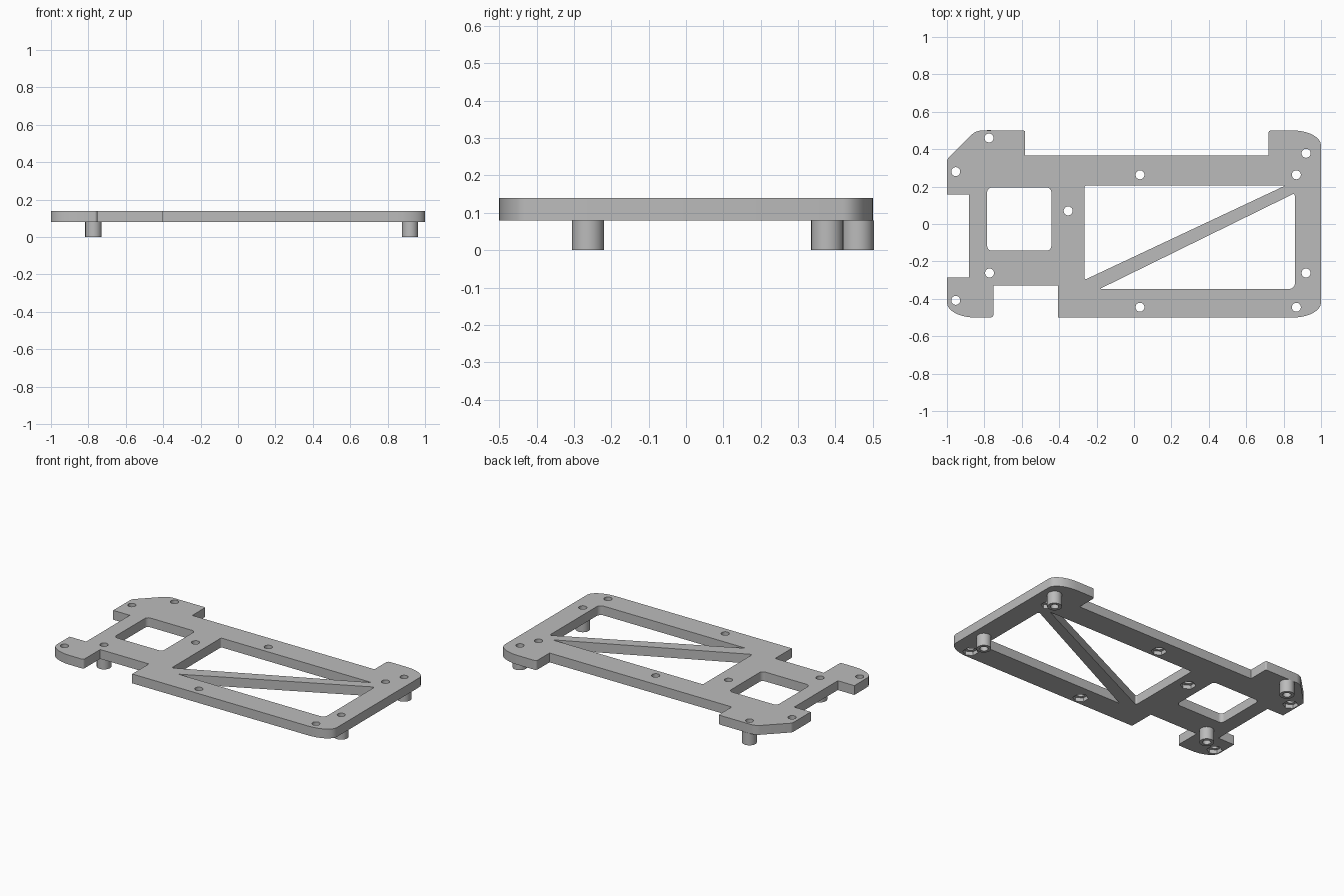
import bpy, bmesh, math
from mathutils import Vector, Matrix

BOTTOM, TOP = 0.08, 0.14
HOLE_R, POST_R = 0.024, 0.043

cube = bpy.data.objects.get("Cube")
if cube:
    bpy.data.objects.remove(cube, do_unlink=True)

grey = bpy.data.materials.new("matte grey")
grey.use_nodes = True
grey.diffuse_color = (0.5, 0.5, 0.5, 1)
grey.node_tree.nodes["Principled BSDF"].inputs["Base Color"].default_value = (0.5, 0.5, 0.5, 1)


def rounded(corners, steps=8):
    """Corner = (x, y, trim towards previous, trim towards next)."""
    pts = []
    for i, (x, y, a, b) in enumerate(corners):
        p = Vector((x, y))
        if not a:
            pts.append(p)
            continue
        u = (Vector(corners[i - 1][:2]) - p).normalized() * a
        v = (Vector(corners[(i + 1) % len(corners)][:2]) - p).normalized() * b
        for k in range(steps + 1):
            t = math.pi / 2 * k / steps
            pts.append(p + u * (1 - math.sin(t)) + v * (1 - math.cos(t)))
    return pts


def add_prism(bm, pts, z0, z1):
    face = bm.faces.new([bm.verts.new((p.x, p.y, z0)) for p in pts])
    new = bmesh.ops.extrude_face_region(bm, geom=[face])["geom"]
    bmesh.ops.translate(bm, vec=(0, 0, z1 - z0),
                        verts=[g for g in new if isinstance(g, bmesh.types.BMVert)])


def add_cylinder(bm, x, y, r, z0, z1, sides=32):
    bmesh.ops.create_cone(bm, cap_ends=True, segments=sides, radius1=r, radius2=r, depth=z1 - z0,
                          matrix=Matrix.Translation((x, y, (z0 + z1) / 2)))


def make_object(name, bm):
    bmesh.ops.recalc_face_normals(bm, faces=bm.faces)
    mesh = bpy.data.meshes.new(name)
    bm.to_mesh(mesh)
    bm.free()
    mesh.materials.append(grey)
    ob = bpy.data.objects.new(name, mesh)
    bpy.context.collection.objects.link(ob)
    return ob


def select(ob):
    bpy.ops.object.select_all(action='DESELECT')
    bpy.context.view_layer.objects.active = ob
    ob.select_set(True)


def cut(ob, bm):
    cutter = make_object("cutter", bm)
    cutter.hide_render = True
    select(ob)
    mod = ob.modifiers.new("cut", 'BOOLEAN')
    mod.operation, mod.solver, mod.object = 'DIFFERENCE', 'EXACT', cutter
    bpy.ops.object.modifier_apply(modifier=mod.name)
    bpy.data.objects.remove(cutter, do_unlink=True)


# Plate outline, counter-clockwise
outline = [
    (-1, -0.5, 0.08, 0.15), (-0.752, -0.5, 0.015, 0.015), (-0.752, -0.33, 0, 0),
    (-0.405, -0.33, 0, 0), (-0.405, -0.5, 0, 0), (1, -0.5, 0.15, 0.08),
    (1, 0.5, 0.08, 0.15), (0.718, 0.5, 0.015, 0.015), (0.718, 0.365, 0, 0),
    (-0.582, 0.365, 0, 0), (-0.582, 0.5, 0.01, 0.01), (-0.845, 0.5, 0.03, 0.03),
    (-1, 0.345, 0.01, 0.01), (-1, 0.157, 0, 0), (-0.882, 0.157, 0, 0),
    (-0.882, -0.287, 0, 0), (-1, -0.287, 0, 0),
]
bm = bmesh.new()
add_prism(bm, rounded(outline), BOTTOM, TOP)
plate = make_object("plate", bm)

# Square window and the two triangular windows either side of the brace
r = 0.025
windows = [
    [(-0.785, -0.142, r, r), (-0.442, -0.142, r, r), (-0.442, 0.195, r, r), (-0.785, 0.195, r, r)],
    [(-0.265, 0.206, 0.01, 0.01), (-0.265, -0.299, 0.015, 0.015), (0.81, 0.206, 0.01, 0.01)],
    [(-0.183, -0.347, 0.01, 0.01), (0.86, -0.347, 0.03, 0.03), (0.86, 0.165, 0.015, 0.015)],
]
bm = bmesh.new()
for w in windows:
    add_prism(bm, rounded(w), 0, 0.3)
cut(plate, bm)

# Screw holes: posts hang below some, hexagonal nut pockets sit under the others
posts = [(-0.775, 0.46), (-0.772, -0.262), (0.92, 0.378), (0.92, -0.262)]
nuts = [(-0.953, 0.28), (-0.953, -0.408), (-0.352, 0.07), (0.032, 0.263),
        (0.032, -0.445), (0.868, 0.263), (0.868, -0.445)]
bm = bmesh.new()
for x, y in nuts:
    add_cylinder(bm, x, y, 0.046, BOTTOM - 0.05, BOTTOM + 0.025, 6)
cut(plate, bm)
bm = bmesh.new()
for x, y in posts + nuts:
    add_cylinder(bm, x, y, HOLE_R, 0, 0.3)
cut(plate, bm)

# Hollow standoff posts
parts = [plate]
for i, (x, y) in enumerate(posts):
    bm = bmesh.new()
    add_cylinder(bm, x, y, POST_R, 0, BOTTOM)
    post = make_object(f"standoff_post_{i + 1}", bm)
    bm = bmesh.new()
    add_cylinder(bm, x, y, HOLE_R, -0.1, 0.3)
    cut(post, bm)
    parts.append(post)

for ob in parts:
    select(ob)
    bpy.ops.object.shade_smooth_by_angle(angle=math.radians(30))
